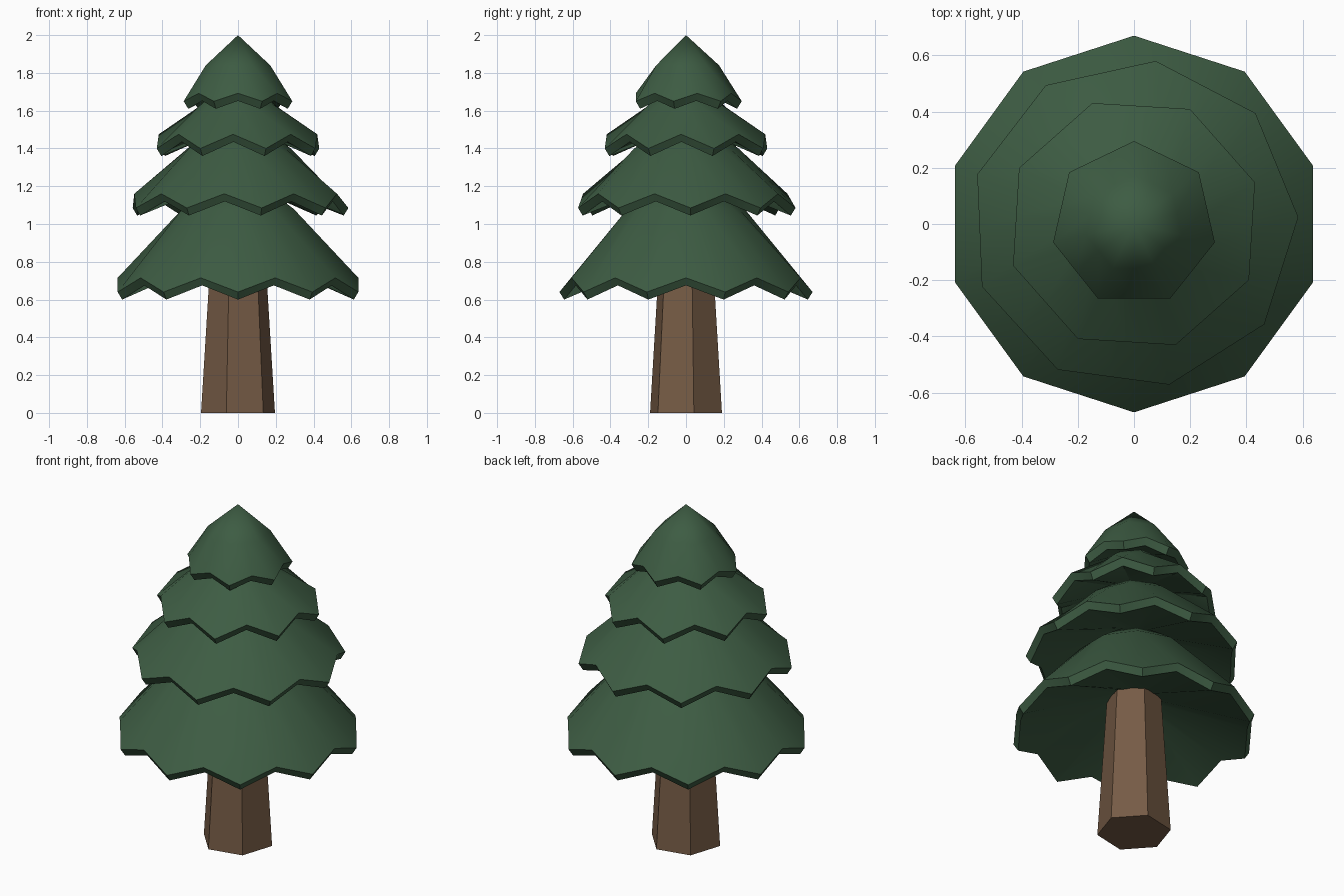
import bpy, bmesh
from math import sin, cos, pi, radians

if "Cube" in bpy.data.objects:
    bpy.data.objects.remove(bpy.data.objects["Cube"])


def material(name, rgb):
    m = bpy.data.materials.new(name)
    m.diffuse_color = (*rgb, 1)
    m.use_nodes = True
    m.node_tree.nodes["Principled BSDF"].inputs["Base Color"].default_value = m.diffuse_color
    return m


GREEN = material("pine_green", (0.047, 0.107, 0.056))
BROWN = material("bark_brown", (0.18, 0.105, 0.06))


def finish(bm, name, mat):
    bmesh.ops.recalc_face_normals(bm, faces=bm.faces[:])
    mesh = bpy.data.meshes.new(name)
    bm.to_mesh(mesh)
    bm.free()
    mesh.materials.append(mat)
    ob = bpy.data.objects.new(name, mesh)
    bpy.context.collection.objects.link(ob)
    return ob


def bridge(bm, a, b):
    n = len(a)
    for i in range(n):
        j = (i + 1) % n
        bm.faces.new((a[i], a[j], b[j], b[i]))


def fan(bm, ring, z):
    tip = bm.verts.new((0, 0, z))
    for i in range(len(ring)):
        bm.faces.new((ring[i], ring[(i + 1) % len(ring)], tip))


def tier(name, n, turn, r, z_low, mid, apex, hollow):
    """Hollow skirt with n drooping tips and raised notches between them."""
    bm = bmesh.new()
    notch = cos(pi / n)

    def ring(radius, z, lift):
        out = []
        for i in range(2 * n):
            a = radians(turn) + pi * i / n
            k = radius * (notch if i % 2 else 1)
            out.append(bm.verts.new((k * cos(a), k * sin(a), z + lift * (i % 2))))
        return out

    lift = 0.075 if n > 7 else 0.042
    shoulder = ring(mid[0], mid[1], 0)
    rim = ring(r, z_low + 0.04, lift)
    lip = ring(r - 0.025, z_low, lift)
    inner = ring(hollow[0], hollow[1], 0)
    fan(bm, shoulder, apex)
    bridge(bm, shoulder, rim)
    bridge(bm, rim, lip)
    bridge(bm, lip, inner)
    fan(bm, inner, hollow[1] + 0.02)
    ob = finish(bm, name, GREEN)
    bpy.ops.object.select_all(action='DESELECT')
    ob.select_set(True)
    bpy.context.view_layer.objects.active = ob
    bpy.ops.object.shade_smooth_by_angle(angle=radians(40))


# Foliage tiers from the bottom up
tier("foliage_bottom", 10, 90, 0.67, 0.60, (0.31, 1.08), 1.30, (0.12, 0.83))
tier("foliage_lower", 9, 2.4, 0.585, 1.045, (0.28, 1.40), 1.60, (0.10, 1.23))
tier("foliage_upper", 8, 19, 0.455, 1.36, (0.21, 1.63), 1.80, (0.08, 1.50))
tier("foliage_top", 7, 90, 0.295, 1.61, (0.175, 1.84), 2.0, (0.06, 1.72))

# Tapered six-sided trunk
bm = bmesh.new()
rings = []
for r, z in ((0.2, 0), (0.145, 0.88)):
    rings.append([bm.verts.new((r * cos(radians(12 + 60 * i)), r * sin(radians(12 + 60 * i)), z))
                  for i in range(6)])
bridge(bm, *rings)
for loop in rings:
    bm.faces.new(loop)
finish(bm, "trunk", BROWN)
